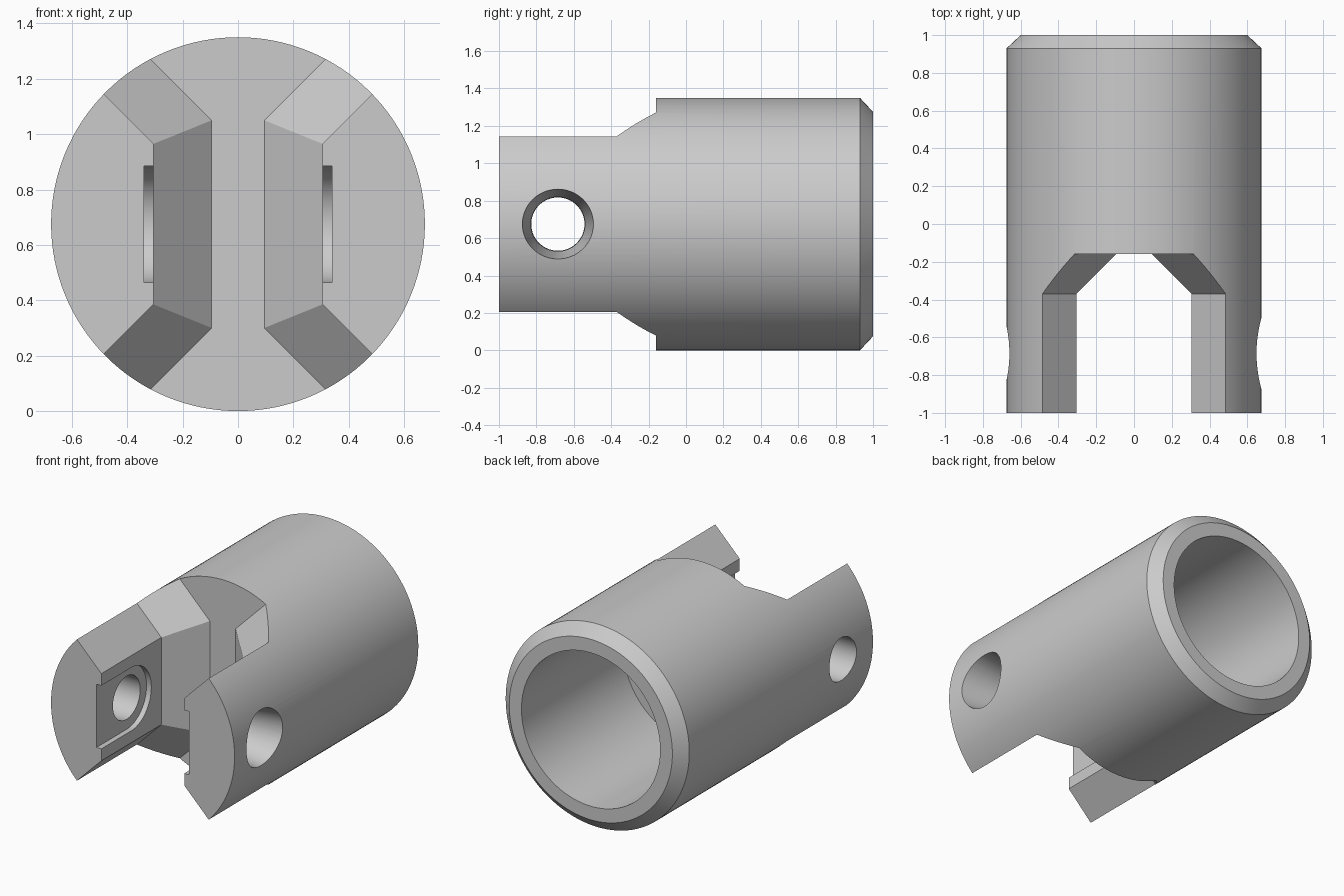
import bpy, bmesh
from math import cos, sin, pi

cube = bpy.data.objects.get("Cube")
if cube:
    bpy.data.objects.remove(cube, do_unlink=True)

R = 0.675          # body radius, also the height of its axis
HOLE_Y = -0.685    # position of the cross hole along the body

steel = bpy.data.materials.new("plain grey")
steel.use_nodes = True
grey = (0.6, 0.6, 0.6, 1)
steel.diffuse_color = grey
steel.node_tree.nodes["Principled BSDF"].inputs["Base Color"].default_value = grey


def loft(name, rings):
    """Closed solid through a list of equally long point rings."""
    bm = bmesh.new()
    loops = [[bm.verts.new(p) for p in ring] for ring in rings]
    n = len(loops[0])
    for a, b in zip(loops, loops[1:]):
        for i in range(n):
            j = (i + 1) % n
            bm.faces.new((a[i], a[j], b[j], b[i]))
    bm.faces.new(loops[0])
    bm.faces.new(loops[-1])
    bmesh.ops.recalc_face_normals(bm, faces=bm.faces)
    mesh = bpy.data.meshes.new(name)
    bm.to_mesh(mesh)
    bm.free()
    mesh.materials.append(steel)
    obj = bpy.data.objects.new(name, mesh)
    bpy.context.collection.objects.link(obj)
    return obj


def circle(r, n):
    return [(r * cos(2 * pi * i / n), r * sin(2 * pi * i / n)) for i in range(n)]


# Sleeve: outer wall, rear chamfer, rear rim and blind bore
profile = [(R, -1), (R, 0.93), (0.6, 1), (0.51, 1), (0.51, -0.07)]
body = loft("sleeve_body", [[(u, y, R + v) for u, v in circle(r, 128)]
                            for r, y in profile])


# Fork slot: flared section that narrows towards its floor
def slot_section(w, h, y):
    quarter = [(w + 1, h + 1), (w, h)]
    right = quarter + [(x, -z) for x, z in reversed(quarter)]
    left = [(-x, -z) for x, z in right]
    return [(x, y, R + z) for x, z in right + left]


slot = loft("slot_cutter", [slot_section(0.305, 0.29, -1.2),
                            slot_section(0.305, 0.29, -0.37),
                            slot_section(0.095, 0.375, -0.16)])

# Round-ended recess on both inner fork faces, open to the front
r = 0.21
outline = [(-1.2, -r)]
outline += [(HOLE_Y + r * cos(a), r * sin(a))
            for a in [pi * (i / 32 - 0.5) for i in range(33)]]
outline += [(-1.2, r)]
recess = loft("recess_cutter", [[(x, y, R + z) for y, z in outline]
                                for x in (-0.34, 0.34)])

# Cross hole, straight on the right arm and tapered on the left arm
taper = [(-0.8, 0.142), (0.34, 0.145), (R, 0.19), (0.8, 0.207)]
hole = loft("hole_cutter", [[(x, HOLE_Y + u, R + v) for u, v in circle(rad, 64)]
                            for x, rad in taper])

# Cut the openings one after another
bpy.ops.object.select_all(action="DESELECT")
bpy.context.view_layer.objects.active = body
body.select_set(True)
for cutter in (slot, recess, hole):
    cutter.hide_render = True
    mod = body.modifiers.new(cutter.name, "BOOLEAN")
    mod.operation = "DIFFERENCE"
    mod.solver = "EXACT"
    mod.object = cutter
    bpy.ops.object.modifier_apply(modifier=mod.name)
    bpy.data.objects.remove(cutter, do_unlink=True)

bpy.ops.object.shade_smooth_by_angle(angle=pi / 9)
